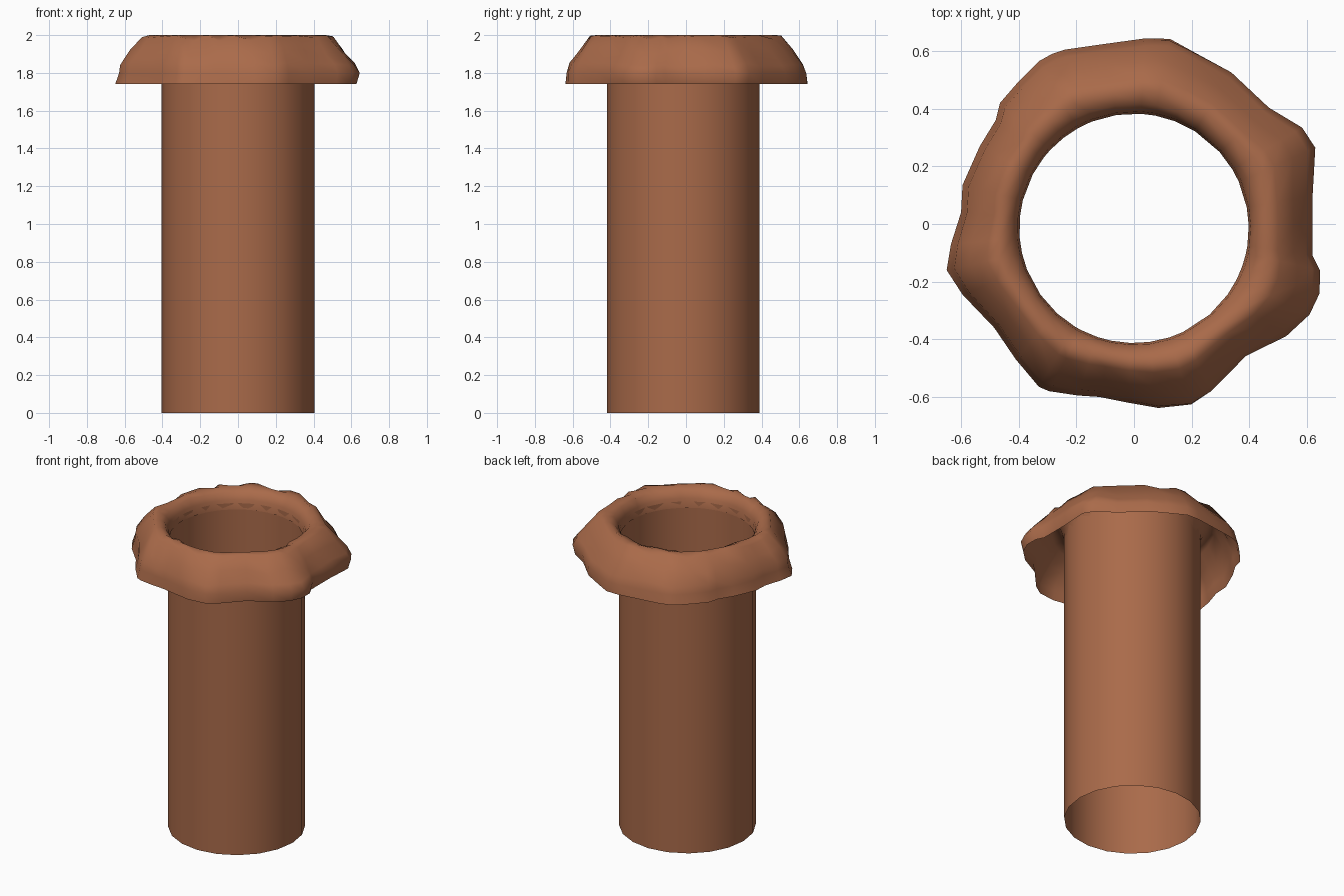
import bpy, bmesh, math, random

if "Cube" in bpy.data.objects:
    bpy.data.objects.remove(bpy.data.objects["Cube"])
random.seed(4)

clay = bpy.data.materials.new("terracotta brown")
clay.diffuse_color = (0.40, 0.145, 0.068, 1)
clay.use_nodes = True
clay.node_tree.nodes["Principled BSDF"].inputs["Base Color"].default_value = clay.diffuse_color
CY = -0.015          # pipe axis sits slightly forward
R = 0.404


def loft(name, rings, angle):
    """Skin closed rings of equal length into an open, smooth shell."""
    bm = bmesh.new()
    rows = [[bm.verts.new(p) for p in ring] for ring in rings]
    n = len(rows[0])
    for a, b in zip(rows, rows[1:]):
        for i in range(n):
            j = (i + 1) % n
            bm.faces.new((a[i], a[j], b[j], b[i]))
    me = bpy.data.meshes.new(name)
    bm.to_mesh(me)
    bm.free()
    me.materials.append(clay)
    ob = bpy.data.objects.new(name, me)
    bpy.context.collection.objects.link(ob)
    bpy.context.view_layer.objects.active = ob
    ob.select_set(True)
    bpy.ops.object.shade_smooth_by_angle(angle=math.radians(angle))
    ob.select_set(False)
    return ob


# straight open pipe
SIDES = 20


def circle(z):
    return [(R * math.cos(2 * math.pi * i / SIDES),
             CY + R * math.sin(2 * math.pi * i / SIDES), z) for i in range(SIDES)]


loft("pipe", [circle(0), circle(1.92)], 50)

# uneven outer edge of the lip, counter-clockwise from the right
outline = [(.62, .0), (.62, .10), (.63, .265), (.585, .335), (.47, .405), (.34, .53),
           (.23, .59), (.125, .645), (.04, .645), (-.10, .625), (-.24, .605),
           (-.285, .59), (-.33, .565), (-.40, .495), (-.465, .42), (-.48, .36),
           (-.535, .27), (-.595, .135), (-.60, .04), (-.635, -.07), (-.65, -.16),
           (-.595, -.245), (-.485, -.36), (-.41, -.47), (-.33, -.565), (-.295, -.58),
           (-.195, -.595), (-.12, -.60), (-.02, -.62), (.085, -.64), (.20, -.63),
           (.27, -.585), (.39, -.46), (.53, -.39), (.61, -.315), (.645, -.24),
           (.645, -.16), (.62, -.11)]

# lip section: (fraction from pipe wall to outer edge, height, wobble)
section = [(0, 1.88, 0), (.03, 1.94, 0), (.13, 1.98, .01), (.30, 2.0, 0),
           (.46, 1.985, .015), (.70, 1.91, .02), (.9, 1.845, .01),
           (1, 1.80, 0), (.98, 1.74, 0)]
rings = []
for t, z, w in section:
    ring = []
    for x, y in outline:
        d = math.hypot(x, y - CY)
        ux, uy = x / d, (y - CY) / d
        # the lip tucks in at the right and flares to the hem elsewhere
        k = t
        if z == 1.80:
            k = .96 + .04 * ux
        elif z == 1.74:
            k = .97 - .05 * ux + .03 * abs(uy)
        r = R - .006 + min(k, 1) * (d - R + .006)
        ring.append((ux * r, CY + uy * r, z + random.uniform(-w, w)))
    rings.append(ring)
loft("flared_lip", rings, 60)
